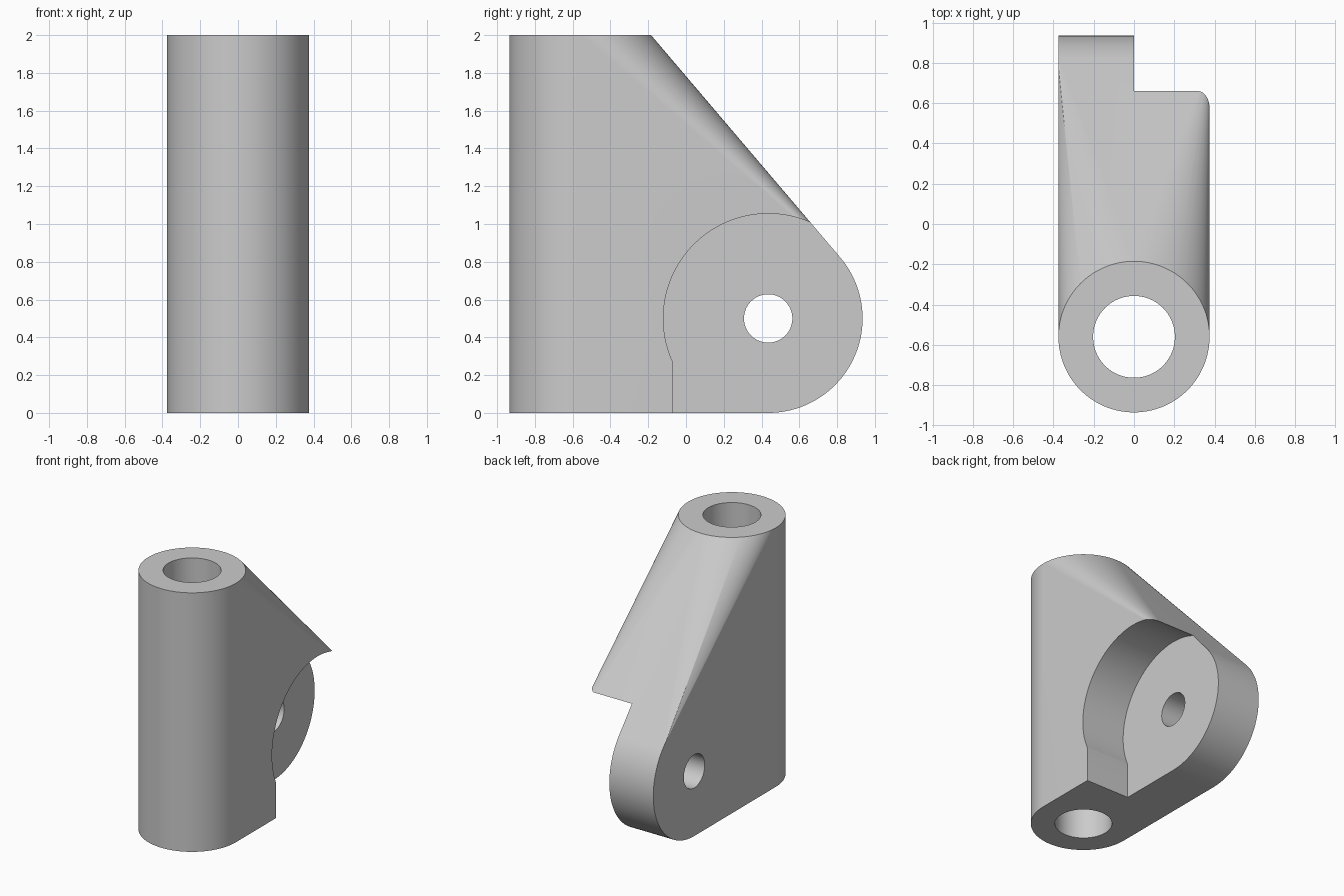
import bpy, bmesh
from math import cos, sin, tau, radians

cube = bpy.data.objects.get("Cube")
if cube:
    bpy.data.objects.remove(cube, do_unlink=True)

SEG = 128
POST_Y, POST_R, BORE_R, HEIGHT = -0.56, 0.375, 0.203, 2.0
LUG_Y, LUG_Z, LUG_R, PIN_R, POCKET_R = 0.435, 0.5, 0.5, 0.128, 0.555

grey = bpy.data.materials.new("plain_grey")
grey.use_nodes = True
colour = (0.6, 0.6, 0.6, 1)
grey.diffuse_color = colour
grey.node_tree.nodes["Principled BSDF"].inputs["Base Color"].default_value = colour


def upright_ring(radius, z):
    return [(radius * cos(tau * i / SEG), POST_Y + radius * sin(tau * i / SEG), z) for i in range(SEG)]


def lug_ring(radius, x):
    return [(x, LUG_Y + radius * cos(tau * i / SEG), LUG_Z + radius * sin(tau * i / SEG)) for i in range(SEG)]


def box_corners(x0, x1, y0, y1, z0, z1):
    return [(x, y, z) for x in (x0, x1) for y in (y0, y1) for z in (z0, z1)]


def hull_object(name, points):
    """Wrap the points in a convex skin and merge its flat areas."""
    bm = bmesh.new()
    for p in points:
        bm.verts.new(p)
    bmesh.ops.convex_hull(bm, input=bm.verts[:])
    loose = [v for v in bm.verts if not v.link_faces]
    bmesh.ops.delete(bm, geom=loose, context='VERTS')
    bmesh.ops.dissolve_limit(bm, angle_limit=radians(0.1), verts=bm.verts[:], edges=bm.edges[:])
    bmesh.ops.recalc_face_normals(bm, faces=bm.faces[:])
    mesh = bpy.data.meshes.new(name)
    bm.to_mesh(mesh)
    bm.free()
    mesh.materials.append(grey)
    obj = bpy.data.objects.new(name, mesh)
    bpy.context.collection.objects.link(obj)
    return obj


# Body: upright post blended into the round lug
bracket = hull_object("bracket_body",
                      upright_ring(POST_R, 0) + upright_ring(POST_R, HEIGHT)
                      + lug_ring(LUG_R, -POST_R) + lug_ring(LUG_R, POST_R))

# Cutters: post bore, pin hole, round pocket and its square foot
cutters = [
    hull_object("bore_cutter", upright_ring(BORE_R, -0.2) + upright_ring(BORE_R, HEIGHT + 0.2)),
    hull_object("pin_hole_cutter", lug_ring(PIN_R, -0.6) + lug_ring(PIN_R, 0.6)),
    hull_object("pocket_cutter", lug_ring(POCKET_R, 0) + lug_ring(POCKET_R, 0.6)),
    hull_object("pocket_foot_cutter", box_corners(0, 0.7, -0.07, 1.2, -0.2, 0.4)),
]
bpy.context.view_layer.objects.active = bracket
bracket.select_set(True)
for cutter in cutters:
    cut = bracket.modifiers.new(cutter.name, 'BOOLEAN')
    cut.operation = 'DIFFERENCE'
    cut.solver = 'EXACT'
    cut.object = cutter
    bpy.ops.object.modifier_apply(modifier=cut.name)
    bpy.data.objects.remove(cutter, do_unlink=True)

bpy.ops.object.shade_smooth_by_angle(angle=radians(30))
